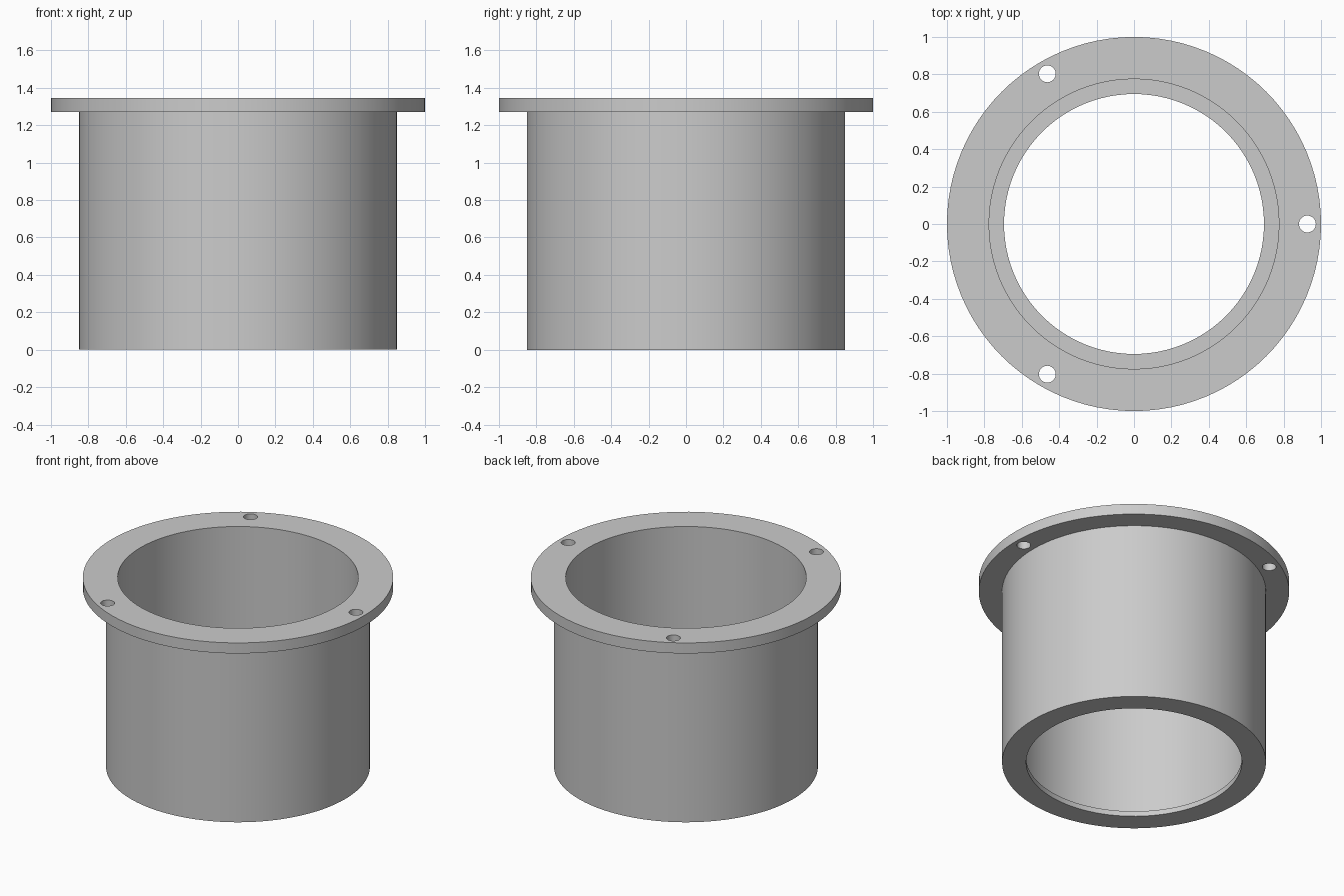
import bpy
import math
from math import tau

SIDES = 96
HEIGHT, FLANGE_Z, LIP_Z = 1.345, 1.27, 0.037
OUTER, BORE, LIP, RIM = 0.85, 0.775, 0.695, 1.0

cube = bpy.data.objects.get("Cube")
if cube:
    bpy.data.objects.remove(cube, do_unlink=True)

# Single grey finish
grey = bpy.data.materials.new("light_grey")
grey.use_nodes = True
color = (0.6, 0.6, 0.6, 1)
grey.diffuse_color = color
grey.node_tree.nodes["Principled BSDF"].inputs["Base Color"].default_value = color


def lathe(name, profile):
    """Revolve a closed (radius, z) profile, listed counter-clockwise."""
    n = len(profile)
    verts = [(r * math.cos(tau * i / SIDES), r * math.sin(tau * i / SIDES), z)
             for i in range(SIDES) for r, z in profile]
    faces = []
    for i in range(SIDES):
        a, b = i * n, (i + 1) % SIDES * n
        for j in range(n):
            k = (j + 1) % n
            faces.append((a + j, b + j, b + k, a + k))
    mesh = bpy.data.meshes.new(name)
    mesh.from_pydata(verts, [], faces)
    mesh.materials.append(grey)
    obj = bpy.data.objects.new(name, mesh)
    bpy.context.collection.objects.link(obj)
    return obj


def activate(obj):
    bpy.ops.object.select_all(action="DESELECT")
    obj.select_set(True)
    bpy.context.view_layer.objects.active = obj


# Sleeve with an inward lip at its foot
sleeve = lathe("sleeve", [(LIP, 0), (OUTER, 0), (OUTER, FLANGE_Z),
                          (BORE, FLANGE_Z), (BORE, LIP_Z), (LIP, LIP_Z)])

# Mounting flange
flange = lathe("flange", [(BORE, FLANGE_Z), (RIM, FLANGE_Z),
                          (RIM, HEIGHT), (BORE, HEIGHT)])

# Three evenly spaced screw holes
for i in range(3):
    angle = tau * i / 3
    bpy.ops.mesh.primitive_cylinder_add(
        vertices=32, radius=0.045, depth=0.3,
        location=(0.927 * math.cos(angle), 0.927 * math.sin(angle), FLANGE_Z))
    cutter = bpy.context.object
    cutter.name = "screw_hole_cutter"
    cutter.hide_render = True
    cutter.data.materials.append(grey)
    activate(flange)
    cut = flange.modifiers.new("screw_hole", "BOOLEAN")
    cut.operation = "DIFFERENCE"
    cut.solver = "EXACT"
    cut.object = cutter
    bpy.ops.object.modifier_apply(modifier=cut.name)
    bpy.data.objects.remove(cutter, do_unlink=True)

for part in (sleeve, flange):
    activate(part)
    bpy.ops.object.shade_smooth_by_angle(angle=math.radians(30))
